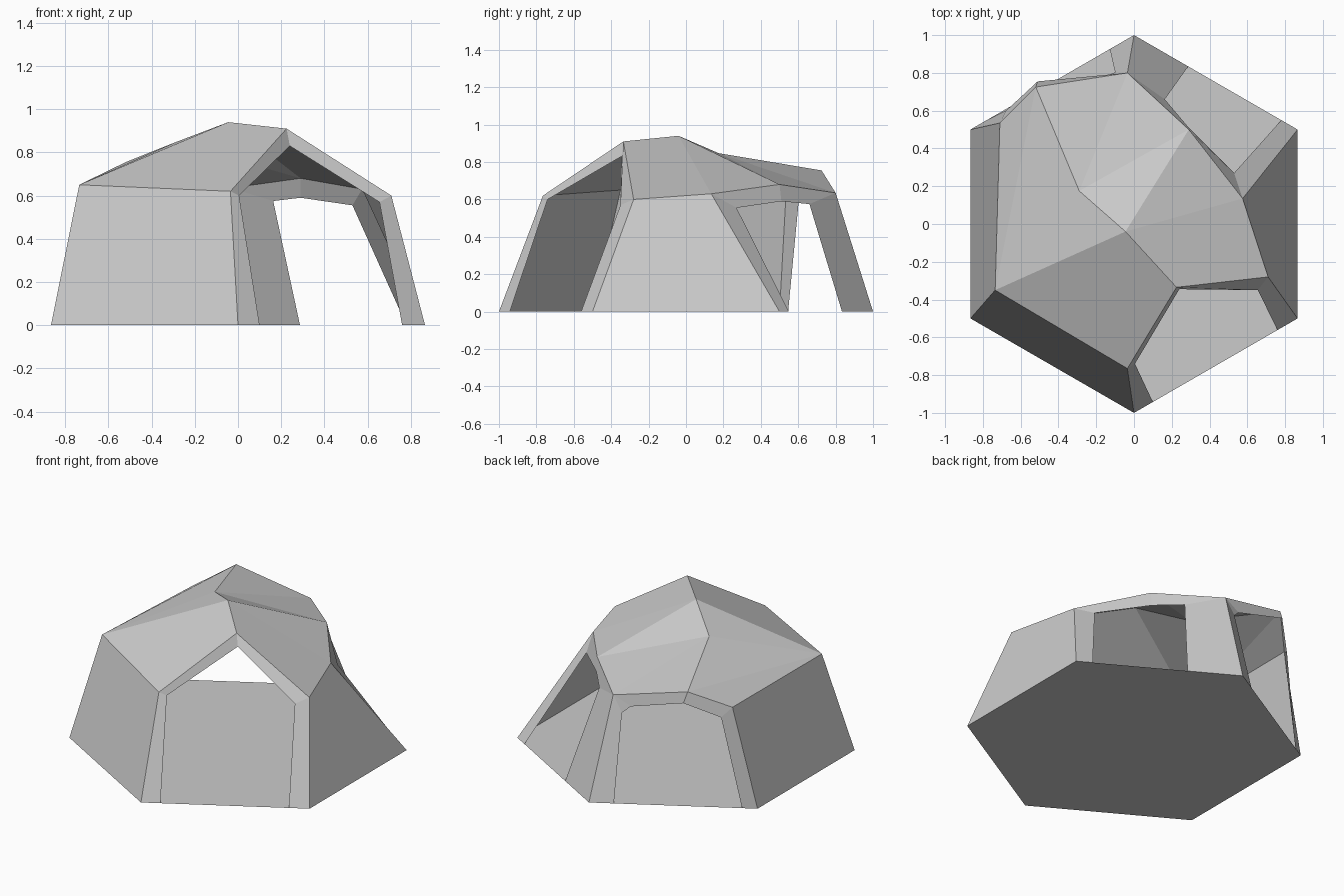
import bpy, bmesh, math
from mathutils import Vector

if "Cube" in bpy.data.objects:
    bpy.data.objects.remove(bpy.data.objects["Cube"])

# Hexagonal footprint, named by compass direction
P = {n: Vector((math.cos(math.radians(a)), math.sin(math.radians(a)), 0))
     for n, a in (("ne", 30), ("n", 90), ("nw", 150), ("sw", 210), ("s", 270), ("se", 330))}

# Eaves (capitals) above each corner, plus ridge and arch peaks
for name, co in {
    "SW": (-.735, -.35, .65), "S": (-.035, -.765, .62), "SE": (.71, -.28, .60),
    "NE": (.575, .135, .63), "N": (-.035, .80, .635), "NW": (-.71, .535, .633),
    "front_peak": (.225, -.335, .91), "apex": (-.045, -.04, .94),
    "ridge": (-.29, .175, .847), "left_peak": (-.52, .725, .755),
    "right_peak": (.29, .50, .68),
}.items():
    P[name] = Vector(co)


def build(name, polys):
    """Make a flat-faced object whose faces point away from the interior."""
    bm = bmesh.new()
    centre = Vector((0, 0, .3))
    for poly in polys:
        pts = [P[p] if isinstance(p, str) else Vector(p) for p in poly]
        f = bm.faces.new([bm.verts.new(p) for p in pts])
        f.normal_update()
        if f.normal.dot(f.calc_center_median() - centre) < 0:
            f.normal_flip()
    bmesh.ops.remove_doubles(bm, verts=bm.verts, dist=.0005)
    me = bpy.data.meshes.new(name)
    bm.to_mesh(me)
    bm.free()
    ob = bpy.data.objects.new(name, me)
    bpy.context.collection.objects.link(ob)
    return ob


def frame(name, outer, inner):
    """Band between an opening's outer outline and its inset outline."""
    pairs = list(zip(outer, inner))
    polys = []
    for (a, b), (c, d) in zip(pairs, pairs[1:]):
        polys.append([a, c, d] if tuple(b) == tuple(d) else
                     [a, b, d] if a == c else [a, c, d, b])
    return build(name, polys)


# Floor
build("floor", [["ne", "n", "nw", "sw", "s", "se"]])

# Closed walls
for name, a, b in (("front_left_wall", "sw", "s"), ("left_wall", "nw", "sw"),
                   ("right_wall", "se", "ne")):
    build(name, [[a, b, b.upper(), a.upper()]])

# Roof panels
build("roof_front_left", [["SW", "S", "front_peak", "apex"]])
build("roof_back_left", [["SW", "apex", "ridge"], ["SW", "ridge", "left_peak"],
                         ["SW", "left_peak", "NW"]])
build("roof_right", [["front_peak", "SE", "NE", "apex"], ["apex", "NE", "right_peak"],
                     ["apex", "right_peak", "ridge"], ["ridge", "right_peak", "N"],
                     ["ridge", "N", "left_peak"]])

# Door frames around the three openings
frame("front_door_frame", ["s", "S", "front_peak", "SE", "se"],
      [(.10, -.942, 0), (.005, -.74, .60), (.24, -.345, .83), (.655, -.35, .57), (.76, -.561, 0)])
frame("back_right_door_frame", ["n", "N", "right_peak", "NE", "ne"],
      [(.287, .834, 0), (.163, .66, .575), (.29, .51, .59), (.53, .27, .555), (.78, .55, 0)])
frame("back_left_door_frame", ["n", "N", "N", "left_peak", "NW", "nw"],
      [(-.128, .926, 0), (-.10, .803, .537), (-.15, .782, .583), (-.51, .755, .69),
       (-.675, .602, .583), (-.787, .546, 0)])
